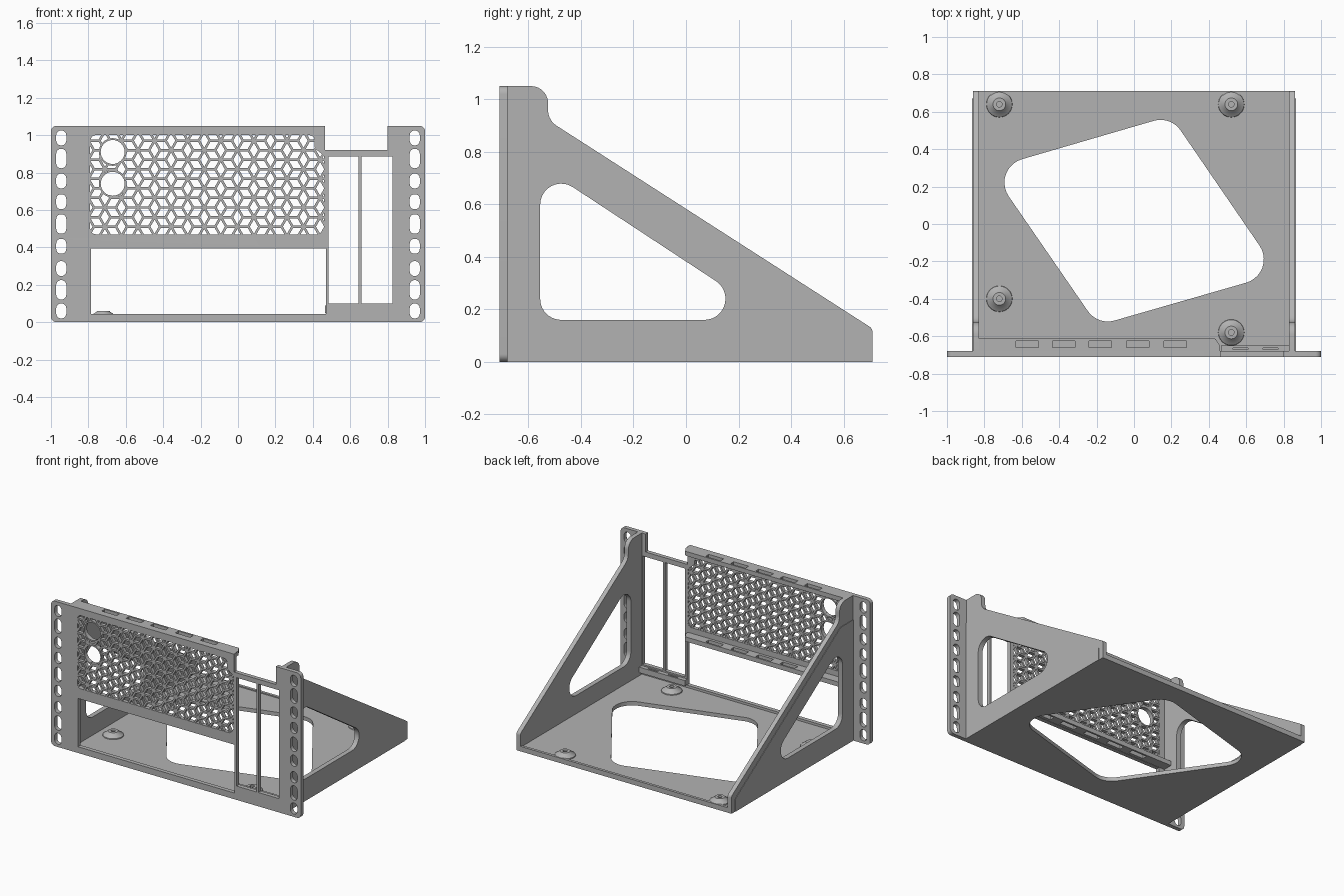
import bpy, bmesh, math
from mathutils import Vector, Matrix

old = bpy.data.objects.get("Cube")
if old:
    bpy.data.objects.remove(old)

GREY = (0.45, 0.45, 0.45, 1)
mat = bpy.data.materials.new("grey_metal")
mat.use_nodes = True
mat.diffuse_color = GREY
mat.node_tree.nodes["Principled BSDF"].inputs["Base Color"].default_value = GREY

# Plane orientations: profile (u, v) extruded along w
FRONT = Matrix(((1, 0, 0, 0), (0, 0, 1, 0), (0, 1, 0, 0), (0, 0, 0, 1)))
SIDE = Matrix(((0, 0, 1, 0), (1, 0, 0, 0), (0, 1, 0, 0), (0, 0, 0, 1)))
FLAT = Matrix.Identity(4)


def rounded(points, radius=0.0, steps=7):
    """Fillet the corners of a polygon; a point may carry its own radius."""
    out = []
    n = len(points)
    for i, p in enumerate(points):
        r = p[2] if len(p) > 2 else radius
        c = Vector(p[:2])
        if r <= 0:
            out.append(c)
            continue
        a = (Vector(points[i - 1][:2]) - c).normalized()
        b = (Vector(points[(i + 1) % n][:2]) - c).normalized()
        half = a.angle(b) / 2
        mid = c + (a + b).normalized() * (r / math.sin(half))
        reach = r / math.tan(half)
        start, end = c + a * reach - mid, c + b * reach - mid
        sweep = start.angle_signed(end)
        for k in range(steps + 1):
            t = -sweep * k / steps
            out.append(mid + Matrix.Rotation(t, 2) @ start)
    return out


def rect(u0, u1, v0, v1, r=0.0):
    return rounded([(u0, v0), (u1, v0), (u1, v1), (u0, v1)], r)


def circle(u, v, r, n=32):
    return [Vector((u + r * math.cos(k * math.tau / n), v + r * math.sin(k * math.tau / n)))
            for k in range(n)]


def finish(name, bm, smooth=True):
    me = bpy.data.meshes.new(name)
    bm.to_mesh(me)
    bm.free()
    me.materials.append(mat)
    if smooth:
        me.shade_smooth()
        me.set_sharp_from_angle(angle=math.radians(30))
    ob = bpy.data.objects.new(name, me)
    bpy.context.collection.objects.link(ob)
    return ob


def plate(name, loops, w0, w1, orient):
    """Flat plate: first loop is the outline, the others are holes."""
    cu = bpy.data.curves.new(name, "CURVE")
    cu.dimensions = "2D"
    cu.fill_mode = "BOTH"
    cu.extrude = (w1 - w0) / 2
    for loop in loops:
        sp = cu.splines.new("POLY")
        sp.points.add(len(loop) - 1)
        for pt, co in zip(sp.points, loop):
            pt.co = (co.x, co.y, 0, 1)
        sp.use_cyclic_u = True
    tmp = bpy.data.objects.new(name + "_tmp", cu)
    bpy.context.collection.objects.link(tmp)
    dg = bpy.context.evaluated_depsgraph_get()
    bm = bmesh.new()
    bm.from_mesh(tmp.evaluated_get(dg).to_mesh())
    bpy.data.objects.remove(tmp)
    bmesh.ops.remove_doubles(bm, verts=bm.verts, dist=1e-5)
    bm.transform(orient @ Matrix.Translation((0, 0, (w0 + w1) / 2)))
    bmesh.ops.recalc_face_normals(bm, faces=bm.faces)
    return finish(name, bm)


F0, F1 = -0.71, -0.68      # front panel depth
TOP = 1.05

# Front panel with rack slots, vent opening, lower window and card slots
outline = rounded([(-1, 0, .03), (1, 0, .03), (1, TOP, .03), (.8, TOP), (.8, .92),
                   (.465, .92), (.465, TOP), (-1, TOP, .03)])
vent = rounded([(-.79, .47), (.46, .47), (.46, .89, .02), (.41, .93, .02), (.41, 1), (-.79, 1)], .03)
holes = [vent, rect(-.785, .47, .045, .395), rect(.485, .645, .1, .885), rect(.66, .825, .1, .885)]
for i, z in enumerate((.06, .173, .287, .406, .525, .644, .755, .875, .985)):
    h = .052 if i % 3 == 1 else .04
    for x in (-.945, .945):
        holes.append(rect(x - .027, x + .027, z - h, z + h, .0265))
plate("front_panel", [outline] + holes, F0, F1, FRONT)

# Vent lattice of rhombic cells, left open around two round ports
ports = [Vector((-.67, .91)), Vector((-.67, .74))]
A, BAR = .059, .013
bm = bmesh.new()


def bar(p, q):
    d = q - p
    m = (Matrix.Translation((p.x + d.x / 2, (F0 + F1) / 2, p.y + d.y / 2))
         @ Matrix.Rotation(-math.atan2(d.y, d.x), 4, "Y")
         @ Matrix.Diagonal((d.length, F1 - F0 - .004, BAR, 1)))
    bmesh.ops.create_cube(bm, size=1, matrix=m)


def node(i, j):
    return Vector((-.8 + A * (i + j / 2), .46 + A * j * math.sqrt(3) / 2))


for j in range(-1, 13):
    for i in range(-8, 24):
        for di, dj in ((1, 0), (0, 1), (-1, 1)):
            if (i - j) % 3 and (i + di - j - dj) % 3:
                continue
            p, q = node(i, j), node(i + di, j + dj)
            mid = (p + q) / 2
            if not (-.85 < mid.x < .52 and .42 < mid.y < 1.05):
                continue
            n = 8 if min((mid - c).length for c in ports) < .12 else 1
            for k in range(n):
                s, e = p.lerp(q, k / n), p.lerp(q, (k + 1) / n)
                if n == 1 or min(((s + e) / 2 - c).length for c in ports) > .068:
                    bar(s, e)
for co, no in (((-.795, 0, 0), (-1, 0, 0)), ((.463, 0, 0), (1, 0, 0)),
               ((0, 0, .46), (0, 0, -1)), ((0, 0, 1.01), (0, 0, 1))):
    bmesh.ops.bisect_plane(bm, geom=bm.verts[:] + bm.edges[:] + bm.faces[:],
                           plane_co=co, plane_no=no, clear_outer=True)
finish("vent_lattice", bm, smooth=False)
for name, c in zip(("upper_port_ring", "lower_port_ring"), ports):
    plate(name, [circle(c.x, c.y, .074), circle(c.x, c.y, .064)], F0, F1, FRONT)

# Stiffening flanges above and below the vent
for name, z0, z1 in (("top_flange", 1.018, TOP), ("lower_flange", .397, .43)):
    slots = [rect(x - .06, x + .06, -.66, -.625) for x in (-.57, -.375, -.18, .02, .22)]
    plate(name, [rounded([(-.83, F1), (.46, F1), (.46, -.65, .015), (.435, -.612, .015), (-.83, -.612)])]
          + slots, z0, z1, FLAT)

# Shelf holding the lower ends of the expansion cards
plate("card_shelf", [rect(.465, .835, F1, -.65), rect(.53, .61, -.672, -.662),
                     rect(.69, .77, -.672, -.662)], .05, .09, FLAT)

# Floor with a tilted opening, and its rear lip
plate("floor", [rect(-.835, .835, F1, .71),
                rounded([(.196, .578), (-.772, .296), (-.194, -.542), (.773, -.264)], .13, 10)],
      0, .028, FLAT)
plate("rear_lip", [rect(-.835, .835, .69, .71)], .028, .036, FLAT)

# Triangular side gussets
gusset = rounded([(F0, 0), (.71, 0), (.71, .127, .025), (-.525, .92, .07),
                  (-.525, TOP, .065), (F0, TOP)])
skin = rounded([(F1, 0), (.67, 0), (.67, .093, .02), (-.535, .875), (F1, .875)])
window = rounded([(-.555, .16), (.15, .16), (.15, .284), (-.555, .747)], .08, 10)
for side, s in (("left", 1), ("right", -1)):
    w = sorted((s * .83, s * .862))
    plate(side + "_gusset", [gusset, window], w[0], w[1], SIDE)
    w = sorted((s * .85, s * .865))
    plate(side + "_gusset_skin", [skin, window], w[0], w[1], SIDE)

# Conical standoffs, lathed from a small profile
profile = [(.07, .027), (.068, .034), (.036, .056), (.034, .06), (.015, .06), (.015, .03), (0, .03)]
for i, (x, y) in enumerate(((-.72, .64), (.52, .64), (-.72, -.4), (.52, -.58))):
    bm = bmesh.new()
    vs = [bm.verts.new((r, 0, z)) for r, z in profile]
    es = [bm.edges.new(e) for e in zip(vs, vs[1:])]
    bmesh.ops.spin(bm, geom=vs + es, cent=(0, 0, 0), axis=(0, 0, 1), angle=math.tau, steps=32)
    bmesh.ops.remove_doubles(bm, verts=bm.verts, dist=1e-5)
    bmesh.ops.recalc_face_normals(bm, faces=bm.faces)
    bmesh.ops.translate(bm, verts=bm.verts, vec=(x, y, 0))
    finish("standoff_%d" % (i + 1), bm)
